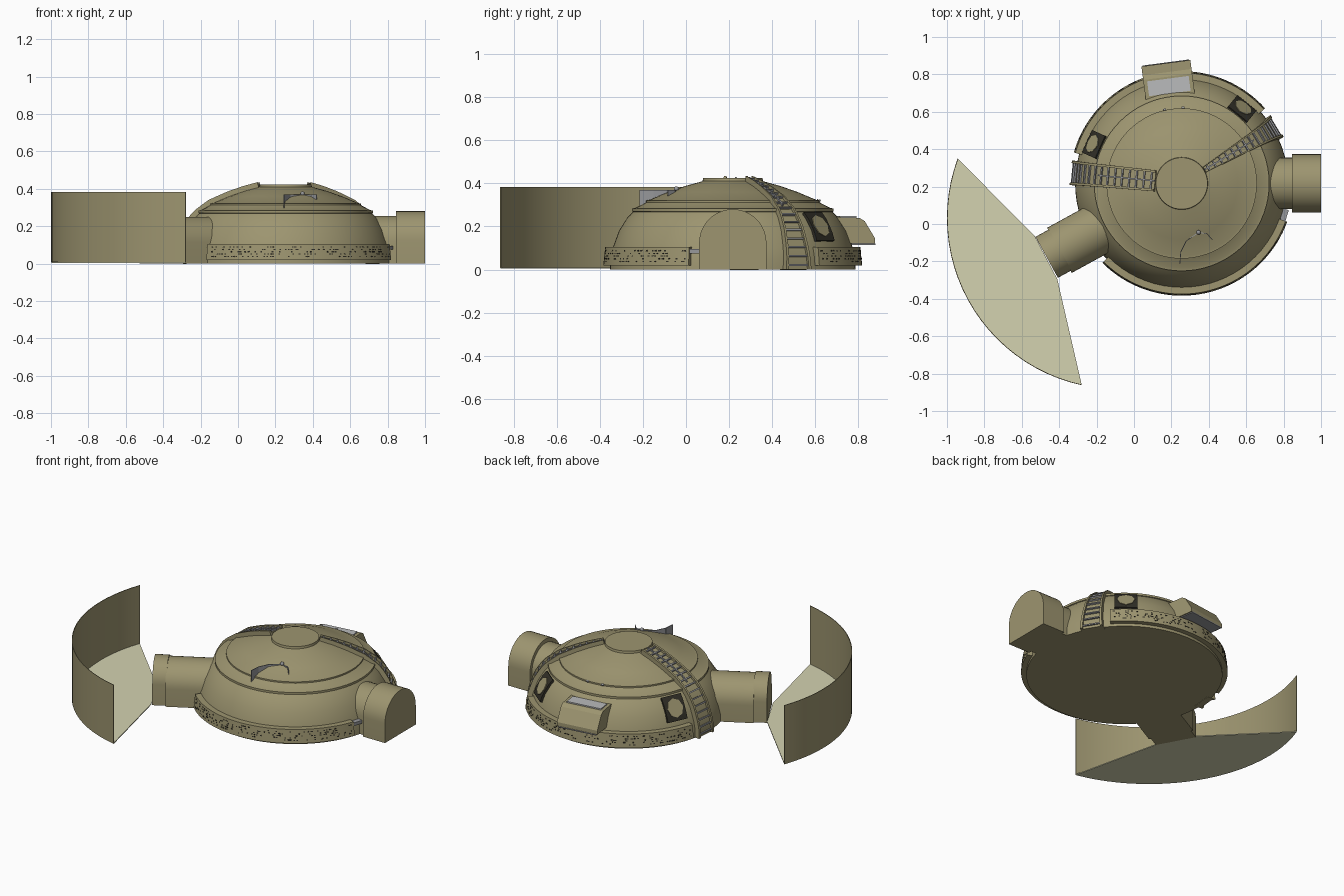
import bpy, bmesh, math, random
from mathutils import Vector

random.seed(4)
if "Cube" in bpy.data.objects:
    bpy.data.objects.remove(bpy.data.objects["Cube"])


def material(name, *srgb):
    lin = [((c / 255 + 0.055) / 1.055) ** 2.4 for c in srgb] + [1]
    m = bpy.data.materials.new(name)
    m.use_nodes = True
    m.diffuse_color = lin
    m.node_tree.nodes["Principled BSDF"].inputs["Base Color"].default_value = lin
    return m


OLIVE = material("olive plaster", 157, 149, 112)
PALE = material("pale sand", 211, 210, 176)
METAL = material("grey metal", 150, 151, 154)
LIGHT = material("light panel", 186, 187, 188)
DARK = material("dark grille", 48, 46, 38)

CENTRE = Vector((0.255, 0.217, 0))
UP = Vector((0, 0, 1))


def finish(name, bm, mat, smooth=False):
    bmesh.ops.recalc_face_normals(bm, faces=bm.faces)
    me = bpy.data.meshes.new(name)
    bm.to_mesh(me)
    bm.free()
    me.materials.append(mat)
    ob = bpy.data.objects.new(name, me)
    bpy.context.collection.objects.link(ob)
    if smooth:
        bpy.ops.object.select_all(action='DESELECT')
        ob.select_set(True)
        bpy.context.view_layer.objects.active = ob
        bpy.ops.object.shade_smooth_by_angle(angle=math.radians(30))
    return ob


def solids(name, shapes, mat, nu=1, nv=1, smooth=False):
    """Closed slabs: each shape maps (u, v, w) in 0..1 to a point."""
    bm = bmesh.new()
    for f in shapes:
        g = {(i, j, k): bm.verts.new(f(i / nu, j / nv, k))
             for i in range(nu + 1) for j in range(nv + 1) for k in (0, 1)}
        for i in range(nu):
            for j in range(nv):
                for k in (0, 1):
                    bm.faces.new([g[i, j, k], g[i + 1, j, k], g[i + 1, j + 1, k], g[i, j + 1, k]])
            for j in (0, nv):
                bm.faces.new([g[i, j, 0], g[i + 1, j, 0], g[i + 1, j, 1], g[i, j, 1]])
        for j in range(nv):
            for i in (0, nu):
                bm.faces.new([g[i, j, 0], g[i, j + 1, 0], g[i, j + 1, 1], g[i, j, 1]])
    return finish(name, bm, mat, smooth)


def prism(name, pts, f, mat, smooth=False):
    """Extrude a 2D outline; f maps (a, b, end) to a point."""
    bm = bmesh.new()
    ends = [[bm.verts.new(f(a, b, k)) for a, b in pts] for k in (0, 1)]
    for e in ends:
        bm.faces.new(e)
    n = len(pts)
    for i in range(n):
        j = (i + 1) % n
        bm.faces.new([ends[0][i], ends[0][j], ends[1][j], ends[1][i]])
    return finish(name, bm, mat, smooth)


def polar(deg, r, z, t=0):
    a = math.radians(deg)
    rad = Vector((math.cos(a), math.sin(a), 0))
    return CENTRE + rad * r + Vector((-rad.y, rad.x, 0)) * t + UP * z


def mix(a, b, u):
    return a + (b - a) * u


# Dome shell with two raised lips and a flat cap
lower = [(.57, 0), (.568, .05), (.557, .1), (.528, .18), (.49, .24), (.463, .268)]
upper = [(.395, .318), (.3, .36), (.22, .388), (.14, .41)]
lips = [(.468, .27), (.468, .283), (.452, .286), (.402, .312), (.402, .321), (.388, .323)]
profile = lower + lips + upper[1:] + [(.138, .424), (0, .426)]
bm = bmesh.new()
SEG = 72
rings = [[bm.verts.new(polar(360 * i / SEG, r, z)) for i in range(SEG)] for r, z in profile[:-1]]
for a, b in zip(rings, rings[1:]):
    for i in range(SEG):
        j = (i + 1) % SEG
        bm.faces.new([a[i], a[j], b[j], b[i]])
bm.faces.new(rings[0])
bm.faces.new(rings[-1])
finish("dome", bm, OLIVE, True)

# Points on the plain dome curve, measured along it from the ground
curve = [Vector(p) for p in lower + upper]


def along(s):
    for a, b in zip(curve, curve[1:]):
        d = (b - a).length
        if s <= d or b is curve[-1]:
            return a.lerp(b, s / d)
        s -= d


LENGTH = sum((b - a).length for a, b in zip(curve, curve[1:]))


def on_dome(deg, t, s, off):
    p = along(s)
    d = (along(min(s + .02, LENGTH)) - along(max(s - .02, 0))).normalized()
    return polar(deg, p.x + d.y * off, p.y - d.x * off, t)


def patch(deg, t0, t1, s0, s1, lo, hi, taper=1):
    """Slab on the dome; taper scales its width towards the top."""
    def f(u, v, w):
        s = mix(s0, s1, v)
        return on_dome(deg, mix(t0, t1, u) * mix(1, taper, s / LENGTH), s, mix(lo, hi, w))
    return f


# Ring wall around the base, in two runs, with small pits
def band(a0, a1, z0, z1, r0, r1):
    return lambda u, v, w: polar(mix(a0, a1, u), mix(r0, r1, w) - .1 * mix(z0, z1, v), mix(z0, z1, v))


for name, a0, a1 in (("front_base_band", 225, 340), ("back_base_band", 42, 164)):
    solids(name, [band(a0, a1, .018, .104, .55, .602)], OLIVE, 40, 1, True)
    pits = []
    for k in range(int((a1 - a0) * 1.6)):
        a, z = random.uniform(a0 + 1, a1 - 2), random.choice((.035, .048, .06, .072, .085))
        pits.append(band(a, a + .8, z, z + .006, .59, .6035))
    solids(name + "_pits", pits, DARK)
solids("band_end_pipe", [lambda u, v, w: polar(mix(340, 346, u), mix(.56, .59, w), mix(.075, .095, v))], METAL)

# Ladders running from the ground to the cap
for name, deg, half, taper in (("west_ladder", 174.5, .066, .85), ("east_ladder", 31, .068, .25)):
    solids(name + "_bed", [patch(deg, -half, half, 0, LENGTH, -.03, .012, taper)], OLIVE, 2, 24, True)
    solids(name + "_rails", [patch(deg, s * half, s * (half - .014), 0, LENGTH, -.02, .026, taper)
                             for s in (-1, 1)], OLIVE, 1, 24, True)
    step = LENGTH / 16
    solids(name + "_rungs", [patch(deg, -half * .85, half * .85, step * (k + .4), step * (k + .4) + .008,
                                   .005, .021, taper) for k in range(16)], METAL)
    solids(name + "_cable", [patch(deg, -.004, .004, LENGTH * .5, LENGTH, .005, .02)], METAL, 1, 12)

# Grilles with an eight-sided centre
for name, deg in (("east_grille", 51), ("west_grille", 156)):
    solids(name, [patch(deg, -.066, .066, .135, .285, -.02, .01)], DARK, 4, 4)
    octagon = [(.052 * math.cos(math.radians(a)), .21 + .055 * math.sin(math.radians(a)))
               for a in range(0, 360, 45)]
    prism(name + "_centre", octagon, lambda t, s, k, d=deg: on_dome(d, t, s, mix(.004, .014, k)), OLIVE)


# Entrance tunnels with arched sections
def tunnel(name, deg, r0, r1, width, height):
    h = width / 2
    pts = [(-h, 0), (h, 0)]
    pts += [(h * math.cos(math.pi * i / 20), height - h + h * math.sin(math.pi * i / 20)) for i in range(21)]
    prism(name, pts, lambda t, z, k: polar(deg, mix(r0, r1, k), z, t), OLIVE, True)


tunnel("east_tunnel", 0, .35, .592, .275, .255)
tunnel("east_tunnel_end", 0, .59, .745, .312, .28)
tunnel("southwest_tunnel", 208.7, .35, .745, .275, .25)
tunnel("southwest_tunnel_end", 208.7, .74, .823, .25, .258)

# Curved screen wall and its pale forecourt
HUB = Vector((-.085, .032, 0))


def screen_point(u, r, z):
    a = math.radians(mix(159.7, 257.7, u))
    return HUB + Vector((math.cos(a) * r, math.sin(a) * r, z))


solids("screen_wall", [lambda u, v, w: screen_point(u, mix(.911, .915, w), mix(.008, .383, v))],
       OLIVE, 24, 1, True)
outline = [screen_point(i / 24, .913, 0).to_2d() for i in range(25)] + [(-.41, -.295), (-.53, -.065)]
prism("forecourt", outline, lambda x, y, k: Vector((x, y, mix(.004, .01, k))), PALE)

# Window bay at the back
BAY = 97.5
bay = [(.42, .245), (.575, .24), (.6, .225), (.648, .145), (.648, .12), (.45, .12)]
prism("window_bay", bay, lambda r, z, k: polar(BAY, r, z, mix(-.132, .132, k)), OLIVE)
solids("bay_skylight", [lambda u, v, w: polar(BAY, mix(.485, .565, v), mix(.24, .248, w), mix(-.112, .112, u))], LIGHT)
solids("bay_underside", [lambda u, v, w: polar(BAY, mix(.54, .652, v), mix(.115, .121, w), mix(-.125, .125, u))], METAL)

# Small light handles above the bay
solids("handles", [patch(d, -.008, .008, s, s + .008, -.01, .012) for d in (89, 103) for s in (.3, .37)], LIGHT)

# Thin curved fin with a ball on the front of the dome
path = [(.245, -.215), (.25, -.15), (.28, -.09), (.345, -.045), (.39, -.052), (.42, -.085)]


def fin(p, q):
    a, b = Vector((*p, 0)), Vector((*q, 0))
    side = (b - a).normalized().cross(UP) * .004
    return lambda u, v, w: a.lerp(b, u) + side * (w - .5) + UP * mix(.29, .37, v)


solids("fin", [fin(p, q) for p, q in zip(path, path[1:])], METAL)
bm = bmesh.new()
bmesh.ops.create_uvsphere(bm, u_segments=12, v_segments=8, radius=.012)
bmesh.ops.translate(bm, verts=bm.verts, vec=(.345, -.045, .374))
finish("fin_ball", bm, METAL, True)
